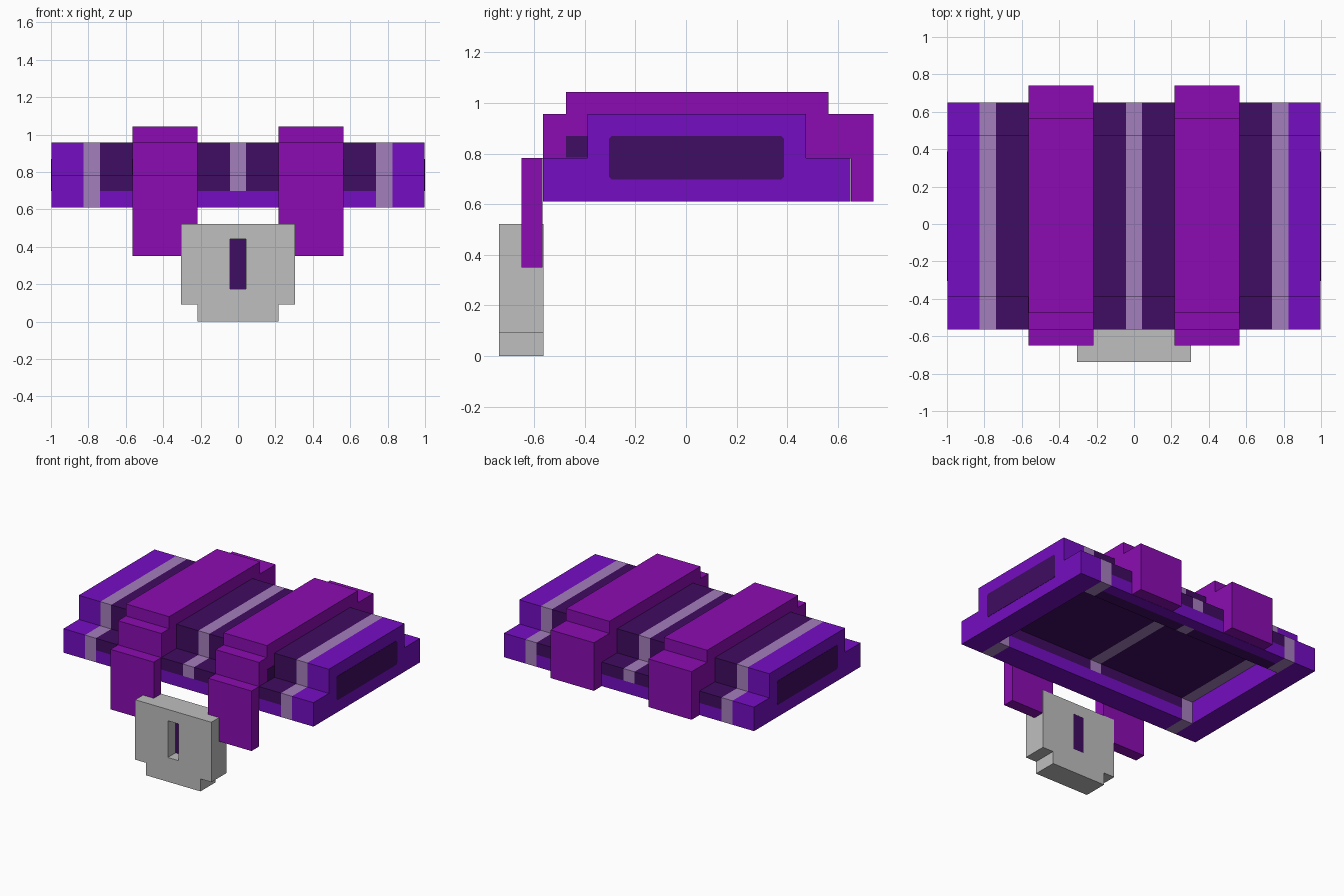
import bpy, bmesh

cube = bpy.data.objects.get("Cube")
if cube:
    bpy.data.objects.remove(cube, do_unlink=True)


def material(name, rgb):
    lin = [c / 12.92 if c <= 0.04045 else ((c + 0.055) / 1.055) ** 2.4
           for c in (v / 255 for v in rgb)]
    m = bpy.data.materials.new(name)
    m.diffuse_color = (*lin, 1)
    m.use_nodes = True
    m.node_tree.nodes["Principled BSDF"].inputs["Base Color"].default_value = (*lin, 1)
    return m


PURPLE = material("purple", (117, 13, 194))
MAGENTA = material("magenta", (139, 12, 178))
DARK = material("dark_violet", (64, 12, 98))
LILAC = material("lilac", (164, 126, 188))
GREY = material("light_grey", (191, 191, 191))


def prism(name, mat, profile, lo, hi, axis="x", mirror=False, weld=False):
    """Extrude a 2D profile (y,z for axis x; x,z for axis y) from lo to hi."""
    def place(p, d):
        return (d, p[0], p[1]) if axis == "x" else (p[0], d, p[1])
    bm = bmesh.new()
    a = [bm.verts.new(place(p, lo)) for p in profile]
    b = [bm.verts.new(place(p, hi)) for p in profile]
    n = len(profile)
    bm.faces.new(a)
    bm.faces.new(b)
    for i in range(n):
        j = (i + 1) % n
        bm.faces.new((a[i], a[j], b[j], b[i]))
    bmesh.ops.recalc_face_normals(bm, faces=bm.faces)
    if weld:  # open the faces lying on the mirror plane
        seam = [f for f in bm.faces if all(abs(v.co.x) < 1e-5 for v in f.verts)]
        bmesh.ops.delete(bm, geom=seam, context="FACES")
    me = bpy.data.meshes.new(name)
    bm.to_mesh(me)
    bm.free()
    me.materials.append(mat)
    ob = bpy.data.objects.new(name, me)
    bpy.context.collection.objects.link(ob)
    if mirror:
        ob.modifiers.new("mirror", "MIRROR")
    return ob


def rect(a0, a1, z0, z1):
    return [(a0, z0), (a1, z0), (a1, z1), (a0, z1)]


# Stepped outline of the lid, shared by all its bands
STEPS = [(-0.565, 0.783), (-0.39, 0.783), (-0.39, 0.957),
         (0.475, 0.957), (0.475, 0.783), (0.65, 0.783)]
CEIL = 0.772
solid = [(-0.565, 0.61)] + STEPS + [(0.65, 0.61)]
hollow = solid + [(0.475, 0.61), (0.475, CEIL), (-0.39, CEIL), (-0.39, 0.61)]
plank = [(-0.565, 0.697)] + STEPS + [
    (0.65, 0.697), (0.563, 0.697), (0.563, 0.61), (0.475, 0.61),
    (0.475, CEIL), (-0.39, CEIL), (-0.39, 0.697)]

# Lid bands, from the ends to the middle
prism("lid_end", PURPLE, solid, 0.826, 0.998, mirror=True)
prism("lid_outer_stripe", LILAC, hollow, 0.739, 0.826, mirror=True)
prism("lid_plank", DARK, plank, 0.0435, 0.739, mirror=True)
prism("lid_middle_stripe", LILAC, plank, -0.0435, 0.0435)

# Lower trim along front and back
prism("front_trim", PURPLE, rect(-0.565, -0.39, 0.61, 0.697), -0.739, 0.739)
prism("back_trim", PURPLE, rect(0.563, 0.65, 0.61, 0.697), -0.739, 0.739)

# Dark panels on the lid ends
c = 0.012
panel = [(-0.305 + c, 0.697), (0.388 - c, 0.697), (0.388, 0.697 + c), (0.388, 0.87 - c),
         (0.388 - c, 0.87), (-0.305 + c, 0.87), (-0.305, 0.87 - c), (-0.305, 0.697 + c)]
prism("end_panel", DARK, panel, 0.995, 1.0, mirror=True)

# Straps wrapping over the lid, hanging down at the front
strap = [(-0.65, 0.35), (-0.65, 0.783), (-0.565, 0.783), (-0.565, 0.957),
         (-0.475, 0.957), (-0.475, 1.044), (0.563, 1.044), (0.563, 0.957),
         (0.74, 0.957), (0.74, 0.61), (0.652, 0.61), (0.652, 0.78),
         (0.47, 0.78), (0.47, 0.95), (-0.385, 0.95), (-0.385, 0.78),
         (-0.567, 0.78), (-0.567, 0.35)]
prism("strap", MAGENTA, strap, 0.217, 0.563, mirror=True)
prism("strap_inset", DARK, rect(-0.475, -0.39, 0.784, 0.87), 0.56, 0.566, mirror=True)

# Clasp with a keyhole slot, built as one half and mirrored
clasp = [(0, 0), (0.217, 0), (0.217, 0.09), (0.304, 0.09), (0.304, 0.522),
         (0, 0.522), (0, 0.44), (0.0435, 0.44), (0.0435, 0.175), (0, 0.175)]
prism("clasp", GREY, clasp, -0.738, -0.564, axis="y", mirror=True, weld=True)
prism("keyhole", DARK, rect(-0.0435, 0.0435, 0.175, 0.44), -0.65, -0.5645, axis="y")
